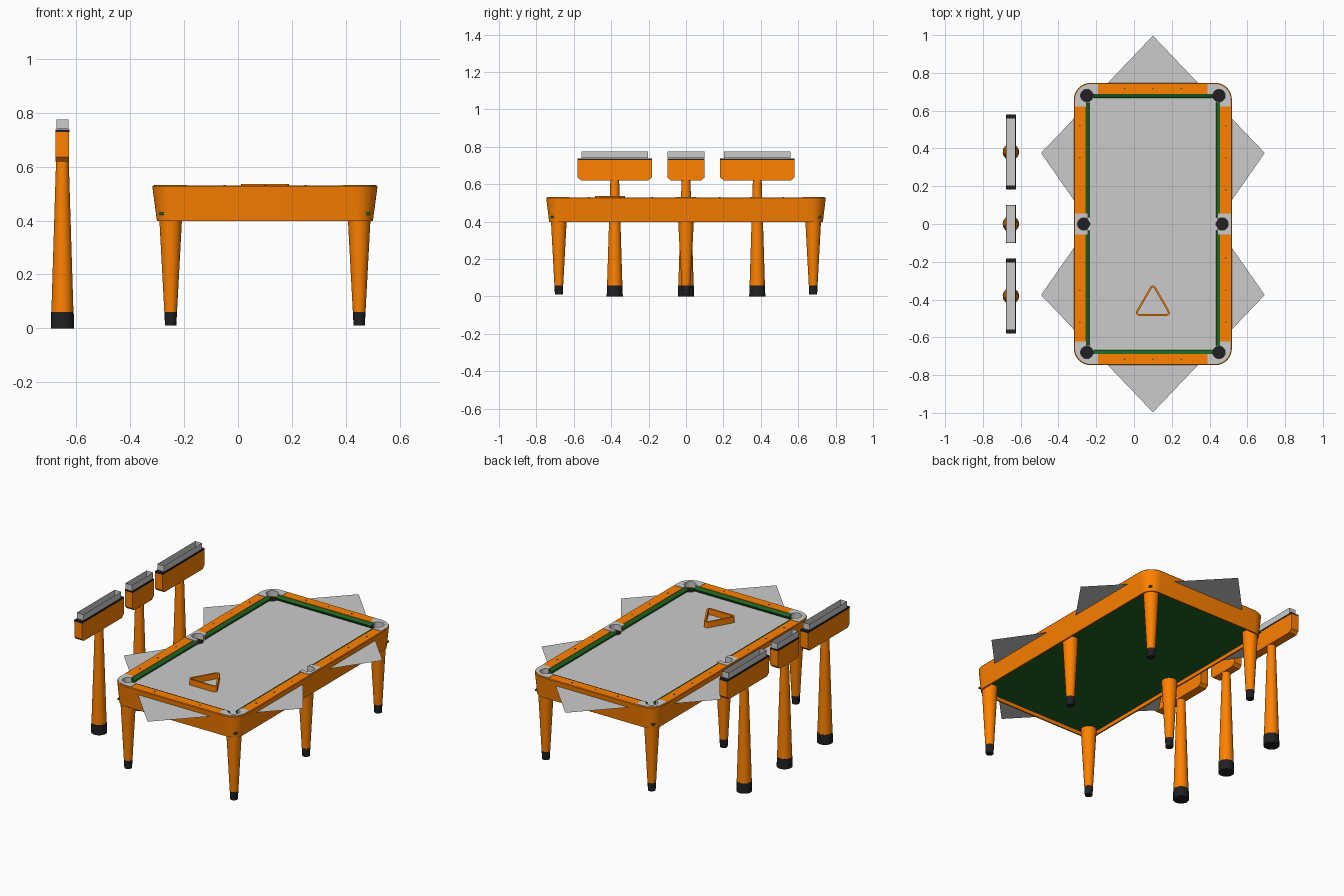
import bpy, bmesh, math

if "Cube" in bpy.data.objects:
    bpy.data.objects.remove(bpy.data.objects["Cube"])

CX = 0.1  # table centre in x


def material(name, rgb):
    m = bpy.data.materials.new(name)
    m.diffuse_color = (*rgb, 1)
    m.use_nodes = True
    m.node_tree.nodes["Principled BSDF"].inputs["Base Color"].default_value = m.diffuse_color
    return m


ORANGE = material("orange_paint", (1.0, 0.22, 0.0))
BLACK = material("black_rubber", (0.015, 0.015, 0.017))
GREEN = material("green_felt", (0.012, 0.13, 0.015))
SMOKE = material("smoky_grey", (0.58, 0.58, 0.58))


def loft(name, loops, mat=None, caps=(True, True), ring=False, flip=False):
    """Skin a list of equal-length point loops."""
    bm = bmesh.new()
    rows = [[bm.verts.new(p) for p in loop] for loop in loops]
    pairs = list(zip(rows, rows[1:])) + ([(rows[-1], rows[0])] if ring else [])
    n = len(rows[0])
    for a, b in pairs:
        for i in range(n):
            j = (i + 1) % n
            bm.faces.new((a[i], a[j], b[j], b[i]))
    if caps[0] and not ring:
        bm.faces.new(rows[0])
    if caps[1] and not ring:
        bm.faces.new(rows[-1])
    bmesh.ops.recalc_face_normals(bm, faces=bm.faces)
    if flip:
        bmesh.ops.reverse_faces(bm, faces=bm.faces)
    me = bpy.data.meshes.new(name)
    bm.to_mesh(me)
    bm.free()
    ob = bpy.data.objects.new(name, me)
    bpy.context.collection.objects.link(ob)
    if mat:
        me.materials.append(mat)
    return ob


def at(pts, z):
    return [(x, y, z) for x, y in pts]


def circle(x, y, r, n=32):
    return [(x + r * math.cos(2 * math.pi * i / n), y + r * math.sin(2 * math.pi * i / n)) for i in range(n)]


def cone(name, x, y, z0, z1, r0, r1, mat):
    return loft(name, [at(circle(x, y, r0), z0), at(circle(x, y, r1), z1)], mat)


def arc(x, y, r, a0, a1, n=10):
    return [(x + r * math.cos(math.radians(a0 + (a1 - a0) * i / n)),
             y + r * math.sin(math.radians(a0 + (a1 - a0) * i / n))) for i in range(n + 1)]


def rounded(hx, hy, r):
    pts = []
    for k, (sx, sy) in enumerate(((1, 1), (-1, 1), (-1, -1), (1, -1))):
        pts += arc(CX + sx * (hx - r), sy * (hy - r), r, 90 * k, 90 * k + 90)
    return pts


def box(name, x0, x1, y0, y1, z0, z1, mat=None, top=True):
    r = [(x0, y0), (x1, y0), (x1, y1), (x0, y1)]
    return loft(name, [at(r, z0), at(r, z1)], mat, (True, top))


# pocket cups, and hidden cutters for their holes
pockets = [(CX + sx * (0.35 if sy else 0.366), sy * 0.68) for sx in (-1, 1) for sy in (-1, 0, 1)]
for px, py in pockets:
    c = circle(px, py, 0.0328)
    loft("pocket_cup", [at(c, 0.465), at(c, 0.498)], BLACK, (True, False), flip=True)


def make_cutter(r):
    parts = [cone("pocket_cutters", px, py, 0.46, 0.6, r, r, None) for px, py in pockets]
    bpy.ops.object.select_all(action='DESELECT')
    for p in parts:
        p.select_set(True)
    bpy.context.view_layer.objects.active = parts[0]
    bpy.ops.object.join()
    parts[0].hide_render = True
    parts[0].display_type = 'WIRE'
    return parts[0]


cutter, wide_cutter = make_cutter(0.033), make_cutter(0.036)


def cut(ob, tool=cutter):
    m = ob.modifiers.new("pockets", 'BOOLEAN')
    m.operation, m.object, m.solver = 'DIFFERENCE', tool, 'EXACT'


# table body: hollow tapered frame with rounded corners
cut(loft("table_frame", [
    at(rounded(0.356, 0.688, 0.01), 0.44), at(rounded(0.390, 0.722, 0.055), 0.43),
    at(rounded(0.392, 0.724, 0.055), 0.399), at(rounded(0.401, 0.732, 0.063), 0.399),
    at(rounded(0.418, 0.747, 0.088), 0.526),
    at(rounded(0.415, 0.744, 0.086), 0.53), at(rounded(0.356, 0.688, 0.01), 0.53)], ORANGE, ring=True),
    wide_cutter)

# bed and playing surface
box("table_bed_underside", CX - 0.391, CX + 0.391, -0.723, 0.723, 0.42, 0.43, GREEN)
cut(box("playing_surface", CX - 0.357, CX + 0.357, -0.689, 0.689, 0.494, 0.50))

# flat grey star sheet sticking out around the table
star = [(0, 0.997), (-0.592, 0.376), (-0.33, 0), (-0.592, -0.376),
        (0, -0.997), (0.592, -0.376), (0.33, 0), (0.592, 0.376)]
loft("star_sheet", [at([(CX + x, y) for x, y in star], 0.498)], SMOKE, (True, False))

# cushions with a slanted nose
section = [(0, 0.50), (0.012, 0.50), (0.022, 0.517), (0.016, 0.523), (0, 0.527)]
for s in (-1, 1):
    loft("end_cushion", [[(CX + x, s * (0.689 - d), z) for d, z in section] for x in (-0.315, 0.315)], GREEN)
    for t in (-1, 1):
        loft("side_cushion", [[(CX + s * (0.357 - d), t * y, z) for d, z in section]
                              for y in (0.035, 0.644)], GREEN)

# grey pocket plates, corners and sides, lining the pocket throats
for s in (-1, 1):
    for t in (-1, 1):
        p = [(0.412, 0.622), *arc(0.329, 0.658, 0.083, 0, 90), (0.29, 0.741),
             (0.29, 0.687), (0.335, 0.687), (0.335, 0.665), (0.355, 0.665), (0.355, 0.622)]
        p = [(CX + s * x, t * y) for x, y in p]
        cut(loft("corner_plate", [at(p, 0.5), at(p, 0.532)]))
    xs = sorted((CX + s * 0.343, CX + s * 0.4125))
    cut(box("side_plate", *xs, -0.056, 0.056, 0.5, 0.532))

# rail sights
for s in (-1, 1):
    for x in (-0.15, 0, 0.15):
        cone("rail_sight", CX + x, s * 0.716, 0.525, 0.532, 0.004, 0.004, GREEN)
    for y in (-0.52, -0.35, -0.18, 0.18, 0.35, 0.52):
        cone("rail_sight", CX + s * 0.386, y, 0.525, 0.532, 0.004, 0.004, GREEN)

# six tapered legs with black feet
for x in (-0.35, 0.35):
    for y in (-0.68, 0, 0.68):
        cone("table_leg", CX + x, y, 0.06, 0.424, 0.0235, 0.043, ORANGE)
        cone("leg_foot", CX + x, y, 0.01, 0.06, 0.021, 0.0235, BLACK)


# ball rack: rounded triangular frame
def tri(r):
    pts = []
    for a in (90, 210, 330):
        ax, ay = CX + 0.0837 * math.cos(math.radians(a)), -0.427 + 0.0837 * math.sin(math.radians(a))
        pts += arc(ax, ay, r, a - 60, a + 60, 8)
    return pts


loft("ball_rack", [at(tri(0.017), 0.501), at(tri(0.017), 0.536), at(tri(0.007), 0.536),
                   at(tri(0.007), 0.501)], ORANGE, ring=True)

# three pedestal stands with boxed heads and open trays
SX = -0.652
for y, w in ((-0.381, 0.198), (0, 0.10), (0.381, 0.198)):
    cone("stand_base", SX, y, 0, 0.06, 0.043, 0.042, BLACK)
    cone("stand_column", SX, y, 0.06, 0.64, 0.041, 0.023, ORANGE)
    prof = [(-w, 0.73), (-w, 0.637), (-w + 0.018, 0.62),
            (w - 0.018, 0.62), (w, 0.637), (w, 0.73)]
    loft("stand_head", [[(SX + d, y + u, z) for u, z in prof] for d in (-0.025, 0.025)], ORANGE)
    box("stand_trim", SX - 0.026, SX + 0.026, y - w, y + w, 0.73, 0.739, BLACK)
    g = w - (0.02 if w > 0.15 else 0.001)
    box("stand_tray", SX - 0.022, SX + 0.022, y - g, y + g, 0.74, 0.776, SMOKE, top=False)

# smooth shading with crisp edges
bpy.ops.object.select_all(action='DESELECT')
for ob in bpy.context.scene.objects:
    if ob.type == 'MESH' and not ob.hide_render:
        ob.select_set(True)
        bpy.context.view_layer.objects.active = ob
bpy.ops.object.shade_smooth_by_angle(angle=math.radians(35))
